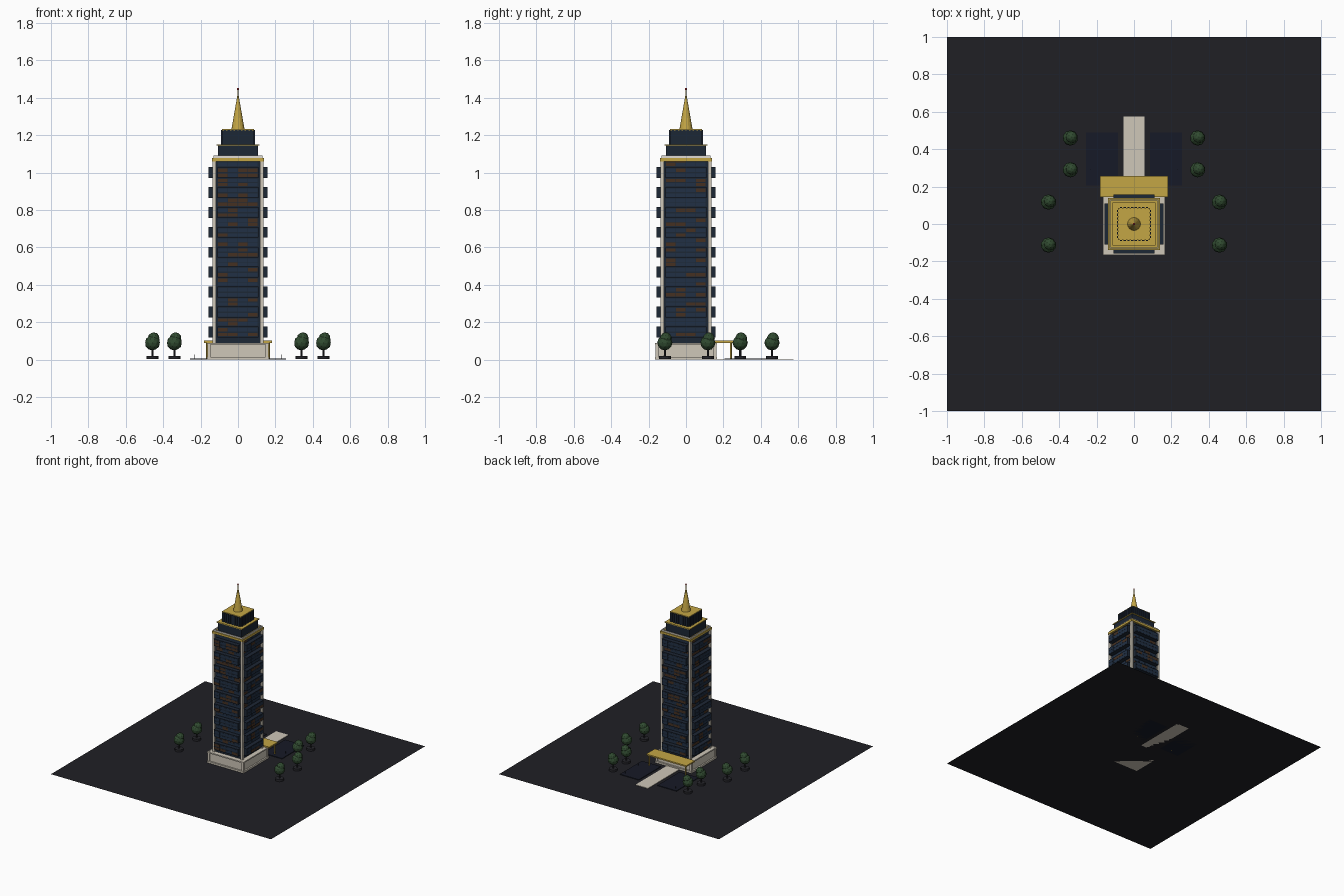
import bpy, bmesh, math, random
from mathutils import Matrix, Vector

if "Cube" in bpy.data.objects:
    bpy.data.objects.remove(bpy.data.objects["Cube"])
random.seed(4)


def mat(name, r, g, b):
    m = bpy.data.materials.new(name)
    m.diffuse_color = (r, g, b, 1)
    m.use_nodes = True
    m.node_tree.nodes["Principled BSDF"].inputs["Base Color"].default_value = m.diffuse_color
    return m


STONE = mat("stone", 0.62, 0.57, 0.48)
GOLD = mat("gold", 0.55, 0.38, 0.06)
GLASS = mat("glass", 0.012, 0.02, 0.035)
BLUE = mat("blue_pane", 0.015, 0.03, 0.06)
LIT = mat("warm_pane", 0.06, 0.03, 0.015)
WHITE = mat("parapet", 0.75, 0.72, 0.66)
ASPHALT = mat("asphalt", 0.014, 0.014, 0.018)
DARK = mat("planter", 0.02, 0.02, 0.025)
WATER = mat("water", 0.008, 0.01, 0.02)
LEAF = mat("leaf", 0.03, 0.07, 0.03)
RED = mat("beacon", 0.5, 0.03, 0.03)


def finish(name, bm, material, smooth=False):
    me = bpy.data.meshes.new(name)
    bm.to_mesh(me)
    bm.free()
    me.materials.append(material)
    for p in me.polygons:
        p.use_smooth = smooth
    ob = bpy.data.objects.new(name, me)
    bpy.context.collection.objects.link(ob)
    return ob


def add_box(bm, x0, x1, y0, y1, z0, z1, turn=0):
    m = (Matrix.Rotation(turn, 4, 'Z')
         @ Matrix.Translation(((x0 + x1) / 2, (y0 + y1) / 2, (z0 + z1) / 2))
         @ Matrix.Diagonal((x1 - x0, y1 - y0, z1 - z0, 1)))
    bmesh.ops.create_cube(bm, size=1, matrix=m)


def boxes(name, items, material):
    bm = bmesh.new()
    for b in items:
        add_box(bm, *b)
    return finish(name, bm, material)


def square(name, h, z0, z1, material):
    return boxes(name, [(-h, h, -h, h, z0, z1)], material)


def frame(name, h, t, z0, z1, material):
    return boxes(name, [(-h, h - t, -h, -h + t, z0, z1, k * math.pi / 2) for k in range(4)], material)


def cone(name, r1, r2, z0, z1, seg, material, x=0, y=0, smooth=False):
    bm = bmesh.new()
    bmesh.ops.create_cone(bm, cap_ends=True, segments=seg, radius1=r1, radius2=r2, depth=z1 - z0,
                          matrix=Matrix.Translation((x, y, (z0 + z1) / 2)))
    return finish(name, bm, material, smooth)


# Ground sheet
bm = bmesh.new()
bmesh.ops.create_grid(bm, x_segments=1, y_segments=1, size=1)
finish("ground", bm, ASPHALT)

# Podium with plinth, corner piers and top ledge
square("plinth", 0.167, 0, 0.014, STONE)
square("podium", 0.155, 0.014, 0.088, STONE)
boxes("podium_piers", [(sx * 0.155 - .009, sx * 0.155 + .009, sy * 0.155 - .009, sy * 0.155 + .009, 0.014, 0.088)
                       for sx in (-1, 1) for sy in (-1, 1)], STONE)
frame("podium_ledge", 0.165, 0.012, 0.08, 0.09, STONE)

# Shaft and corner columns
square("shaft", 0.124, 0.088, 1.062, GLASS)
boxes("corner_columns", [(sx * 0.127 - .009, sx * 0.127 + .009, sy * 0.127 - .009, sy * 0.127 + .009, 0.088, 1.062)
                         for sx in (-1, 1) for sy in (-1, 1)], STONE)

# Projecting bays and window panes on all four faces
bays, blue, lit = [], [], []
for k in range(4):
    turn = k * math.pi / 2
    for i in range(9):
        z = 0.118 + 0.1065 * i * 1.0 + 0.001
        bays.append((-0.11, 0.11, -0.157, -0.12, z, z + 0.058, turn))
        for zz, face in ((z + .006, .157), (z + .032, .157), (z + .063, .124), (z + .084, .124)):
            for c in range(4):
                x = -0.106 + c * 0.0535
                pane = (x, x + 0.0505, -face - 0.001, -face + 0.002, zz, zz + 0.018, turn)
                (lit if random.random() < 0.25 else blue).append(pane)
boxes("projecting_bays", bays, GLASS)
boxes("blue_windows", blue, BLUE)
boxes("lit_windows", lit, LIT)

# Cornice and stepped crown
square("cornice", 0.14, 1.06, 1.078, GOLD)
frame("parapet", 0.132, 0.006, 1.078, 1.09, WHITE)
square("crown_lower", 0.108, 1.078, 1.144, GLASS)
square("crown_lower_roof", 0.114, 1.144, 1.151, GOLD)
square("crown_upper", 0.085, 1.151, 1.226, GLASS)
boxes("crown_fins", [(-0.07 + i * 0.02 - .006, -0.07 + i * 0.02 + .006, -0.091, -0.08, 1.151, 1.228, k * math.pi / 2)
                     for i in range(8) for k in range(4)], GLASS)
square("crown_upper_roof", 0.086, 1.226, 1.233, GOLD)

# Spire and beacon
cone("spire", 0.035, 0.002, 1.232, 1.42, 16, GOLD, smooth=False)
cone("mast", 0.002, 0.002, 1.41, 1.445, 8, GOLD)
bm = bmesh.new()
bmesh.ops.create_uvsphere(bm, u_segments=12, v_segments=8, radius=0.006,
                          matrix=Matrix.Translation((0, 0, 1.447)))
finish("beacon", bm, RED, True)

# Entrance canopy, posts, path and pools on the back side
boxes("canopy", [(-0.182, 0.182, 0.145, 0.256, 0.09, 0.101)], GOLD)
for x in (-0.165, 0.165):
    cone("canopy_post", 0.005, 0.005, 0, 0.09, 12, GOLD, x, 0.24)
boxes("path", [(-0.056, 0.056, 0.15, 0.575, 0, 0.004)], STONE)
boxes("pools", [(s * 0.171 - .086, s * 0.171 + .086, 0.205, 0.49, 0, 0.005) for s in (-1, 1)], WATER)
for x in (-0.23, 0.23):
    for y in (0.29, 0.46):
        cone("pool_jet", 0.0015, 0.0015, 0, 0.026, 6, DARK, x, y)

# Trees in round planters
for px, py in ((0.34, 0.46), (0.34, 0.29), (0.457, 0.117), (0.457, -0.113)):
    for s in (-1, 1):
        x = px * s
        cone("planter", 0.032, 0.032, 0.003, 0.02, 12, DARK, x, py)
        cone("trunk", 0.006, 0.005, 0.02, 0.07, 8, DARK, x, py)
        bm = bmesh.new()
        for dx, dy, z, r in ((0, 0, 0.09, 0.041), (0.006, 0.005, 0.114, 0.032)):
            bmesh.ops.create_icosphere(bm, subdivisions=2, radius=r,
                                       matrix=Matrix.Translation((x + dx, py + dy, z)))
        finish("foliage", bm, LEAF)
